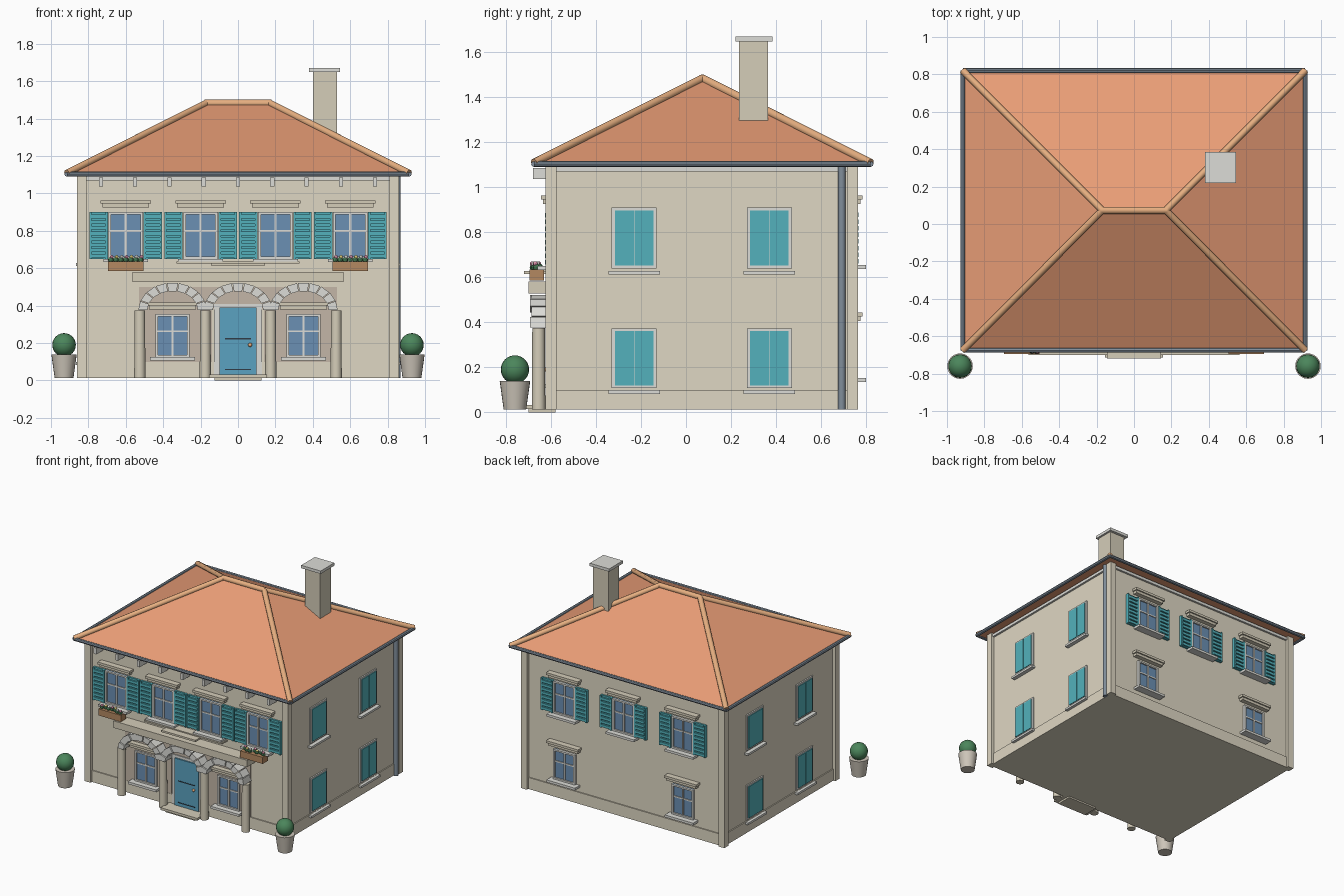
import bpy, bmesh, math, random
from mathutils import Matrix, Vector

if "Cube" in bpy.data.objects:
    bpy.data.objects.remove(bpy.data.objects["Cube"])

random.seed(3)
COLS = dict(wall=(.87, .84, .76), stone=(.83, .80, .72), panel=(.76, .71, .65), white=(.86, .86, .84),
            roof=(.91, .61, .46), ridge=(.90, .68, .50), gutter=(.50, .55, .60), teal=(.33, .69, .73),
            glass=(.42, .56, .70), door=(.36, .63, .75), wood=(.70, .53, .38), leaf=(.30, .52, .36),
            pink=(.88, .58, .68), yellow=(.92, .84, .50), pot=(.80, .77, .72), iron=(.20, .24, .28))
MATS, PARTS = {}, {}

# wall planes: origin, along-wall axis, outward axis
FACES = {
    'F': ((0, -.60, 0), (1, 0, 0), (0, -1, 0)),
    'B': ((0, .74, 0), (-1, 0, 0), (0, 1, 0)),
    'R': ((.835, 0, 0), (0, 1, 0), (1, 0, 0)),
    'L': ((-.835, 0, 0), (0, 1, 0), (-1, 0, 0)),
}


def material(key):
    if key not in MATS:
        m = bpy.data.materials.new(key)
        m.diffuse_color = [c ** 2.2 for c in COLS[key]] + [1]
        m.use_nodes = True
        m.node_tree.nodes["Principled BSDF"].inputs["Base Color"].default_value = m.diffuse_color
        MATS[key] = m
    return MATS[key]


def part(name, mat, smooth=False):
    if name not in PARTS:
        PARTS[name] = (bmesh.new(), mat, smooth)
    return PARTS[name][0]


def block(name, mat, x0, x1, y0, y1, z0, z1):
    m = Matrix.Translation(((x0 + x1) / 2, (y0 + y1) / 2, (z0 + z1) / 2))
    m = m @ Matrix.Diagonal((x1 - x0, y1 - y0, z1 - z0, 1))
    bmesh.ops.create_cube(part(name, mat), size=1, matrix=m)


def on_wall(face, name, mat, u, w, z0, z1, d, d0=-.02):
    """Box on a wall: centre u, half width w, protruding from d0 to d."""
    o, a, n = (Vector(v) for v in FACES[face])
    p, q = o + a * (u - w) + n * d0, o + a * (u + w) + n * d
    lo, hi = [min(s) for s in zip(p, q)], [max(s) for s in zip(p, q)]
    block(name, mat, lo[0], hi[0], lo[1], hi[1], z0, z1)


def cone(name, mat, p, q, r1, r2, n=16):
    p, q = Vector(p), Vector(q)
    m = Matrix.Translation((p + q) / 2) @ (q - p).to_track_quat('Z', 'Y').to_matrix().to_4x4()
    bmesh.ops.create_cone(part(name, mat, True), cap_ends=True, segments=n, radius1=r1, radius2=r2,
                          depth=(q - p).length, matrix=m)


def ball(name, mat, p, r, seg=12):
    bmesh.ops.create_uvsphere(part(name, mat, True), u_segments=seg, v_segments=seg // 2 + 2, radius=r,
                              matrix=Matrix.Translation(p))


def window(f, u, z0, z1, shutters=False, lintel=True, w=.09):
    on_wall(f, 'window_glass', 'glass', u, w, z0, z1, .008)
    for s in (-1, 1):
        on_wall(f, 'window_frames', 'white', u + s * (w - .005), .007, z0, z1, .02)
    for z in (z0, z1 - .012):
        on_wall(f, 'window_frames', 'white', u, w, z, z + .012, .02)
    zm = z0 + .6 * (z1 - z0)
    on_wall(f, 'window_frames', 'white', u, .006, z0, z1, .016)
    on_wall(f, 'window_frames', 'white', u, w, zm - .005, zm + .005, .014)
    on_wall(f, 'window_sills', 'white', u, .12, z0 - .018, z0, .06)
    if lintel:
        on_wall(f, 'lintels', 'stone', u, .125, z1 + .025, z1 + .05, .035)
        on_wall(f, 'lintels', 'stone', u, .135, z1 + .045, z1 + .063, .045)
    if shutters:
        for s in (-1, 1):
            c = u + s * .145
            on_wall(f, 'shutters', 'teal', c, .048, z0, z1, .014)
            for e in (-1, 1):
                on_wall(f, 'shutters', 'teal', c + e * .043, .006, z0, z1, .025)
            for i in range(8):
                z = z0 + .006 + i * (z1 - z0 - .01) / 8
                on_wall(f, 'shutters', 'teal', c, .038, z, z + .02, .026)


# walls, plinth, corner pilasters, top band
block('walls', 'wall', -.835, .835, -.60, .74, .012, 1.10)
block('plinth', 'wall', -.843, .843, -.608, .748, .012, .10)
for x in (-.835, .835):
    for y in (-.60, .74):
        block('corner_pilasters', 'wall', x - .025, x + .025, y - .025, y + .025, .012, 1.10)
block('top_band', 'white', -.85, .85, -.615, .755, 1.07, 1.092)

# hipped roof
E, Y0, Y1, RY, RX = .915, -.675, .82, .073, .17
bm = part('roof', 'roof')
low = [bm.verts.new(c) for c in ((-E, Y0, 1.10), (E, Y0, 1.10), (E, Y1, 1.10), (-E, Y1, 1.10))]
a, b = bm.verts.new((-RX, RY, 1.48)), bm.verts.new((RX, RY, 1.48))
for f in ((low[0], low[1], b, a), (low[1], low[2], b), (low[2], low[3], a, b), (low[3], low[0], a), low[::-1]):
    bm.faces.new(f)
for s in (-1, 1):
    for y in (Y0, Y1):
        cone('ridge_tiles', 'ridge', (s * E, y, 1.108), (s * RX, RY, 1.483), .019, .019, 10)
cone('ridge_tiles', 'ridge', (-RX - .01, RY, 1.482), (RX + .01, RY, 1.482), .02, .02, 10)

# gutters and downpipe
for y in (Y0, Y1):
    cone('gutters', 'gutter', (-E, y, 1.103), (E, y, 1.103), .013, .013, 8)
for x in (-E, E):
    cone('gutters', 'gutter', (x, Y0, 1.103), (x, Y1, 1.103), .013, .013, 8)
cone('downpipe', 'gutter', (.852, .692, .012), (.852, .692, 1.10), .017, .017, 12)

# chimney
block('chimney', 'stone', .40, .53, .235, .365, 1.25, 1.65)
block('chimney_cap', 'white', .38, .545, .22, .385, 1.648, 1.67)

# eave brackets
for i in range(9):
    on_wall('F', 'eave_brackets', 'white', -.733 + i * .18325, .011, 1.037, 1.085, .08)

# windows on front and back
for u in (-.6, -.2, .2, .6):
    window('F', u, .65, .90, True)
for u in (-.35, .35):
    window('F', u, .125, .355)
for u in (-.5, 0, .5):
    window('B', u, .655, .90, True)
for u in (-.5, .5):
    window('B', u, .152, .38)

# closed shutter windows on the sides
for f in 'RL':
    for u in (-.23, .37):
        for z0, z1, zs in ((.652, .897, .612), (.12, .36, .082)):
            on_wall(f, 'side_window_frames', 'white', u, .10, z0 - .013, z1 + .013, .01)
            on_wall(f, 'side_window_sills', 'white', u, .115, zs, zs + .016, .03)
            for s in (-1, 1):
                on_wall(f, 'side_shutters', 'teal', u + s * .0435, .042, z0, z1, .016)

# portal panel, cornice and slab
for u in (-.335, .335):
    on_wall('F', 'portal_panel', 'panel', u, .195, .012, .50, .006)
on_wall('F', 'portal_panel', 'panel', 0, .53, .38, .50, .006)
on_wall('F', 'portal_cornice', 'stone', 0, .565, .527, .58, .10)
on_wall('F', 'portal_slab', 'stone', 0, .145, .614, .628, .12)
on_wall('F', 'portal_slab', 'stone', 0, .33, .625, .636, .065)

# columns
for x in (-.525, -.175, .175, .525):
    cone('columns', 'stone', (x, -.655, .012), (x, -.655, .375), .03, .028, 20)

# arches of separate stones
N = 9
for cx in (-.35, 0, .35):
    bm = part('arch_stones', 'white')
    for i in range(N):
        t0, t1 = math.pi * (i + .04) / N, math.pi * (i + .96) / N
        ring = [(cx + rx * math.cos(t), .375 + rz * math.sin(t))
                for rx, rz, t in ((.135, .103, t0), (.183, .148, t0), (.183, .148, t1), (.135, .103, t1))]
        y = -.692 + (i % 2) * .006
        v0 = [bm.verts.new((x, y, z)) for x, z in ring]
        v1 = [bm.verts.new((x, -.60, z)) for x, z in ring]
        bm.faces.new(v0)
        bm.faces.new(v1[::-1])
        for k in range(4):
            bm.faces.new((v0[k], v1[k], v1[k - 3], v0[k - 3]))

# door and steps
on_wall('F', 'door_frame', 'white', 0, .128, .012, .41, .012)
on_wall('F', 'door', 'door', 0, .10, .03, .39, .022)
for z in (.055, .22):
    on_wall('F', 'door_rails', 'iron', 0, .07, z, z + .006, .025)
ball('door_knob', 'ridge', (.065, -.63, .19), .011)
on_wall('F', 'door_steps', 'stone', 0, .155, .014, .032, .115)
on_wall('F', 'door_steps', 'stone', 0, .125, 0, .015, .10)

# flower boxes
for x in (-.6, .6):
    block('flower_boxes', 'wood', x - .095, x + .095, -.695, -.63, .585, .635)
    for i in range(7):
        p = Vector((x - .08 + i * .0267, -.665 + random.uniform(-.015, .015), .645))
        ball('flower_leaves', 'leaf', p, .015, 8)
        c = ('pink', 'yellow', 'white')[i % 3]
        ball(c + '_flowers', c, p + Vector((.004, -.004, .015)), .01, 8)

# potted bushes
for x in (-.93, .93):
    cone('pots', 'pot', (x, -.76, .012), (x, -.76, .14), .05, .068, 24)
    ball('bushes', 'leaf', (x, -.76, .19), .063, 20)

# turn every part into an object
for name, (bm, mat, smooth) in PARTS.items():
    bmesh.ops.recalc_face_normals(bm, faces=bm.faces)
    me = bpy.data.meshes.new(name)
    bm.to_mesh(me)
    bm.free()
    me.materials.append(material(mat))
    ob = bpy.data.objects.new(name, me)
    bpy.context.collection.objects.link(ob)
    if smooth:
        bpy.ops.object.select_all(action='DESELECT')
        ob.select_set(True)
        bpy.context.view_layer.objects.active = ob
        bpy.ops.object.shade_smooth_by_angle(angle=math.radians(40))
